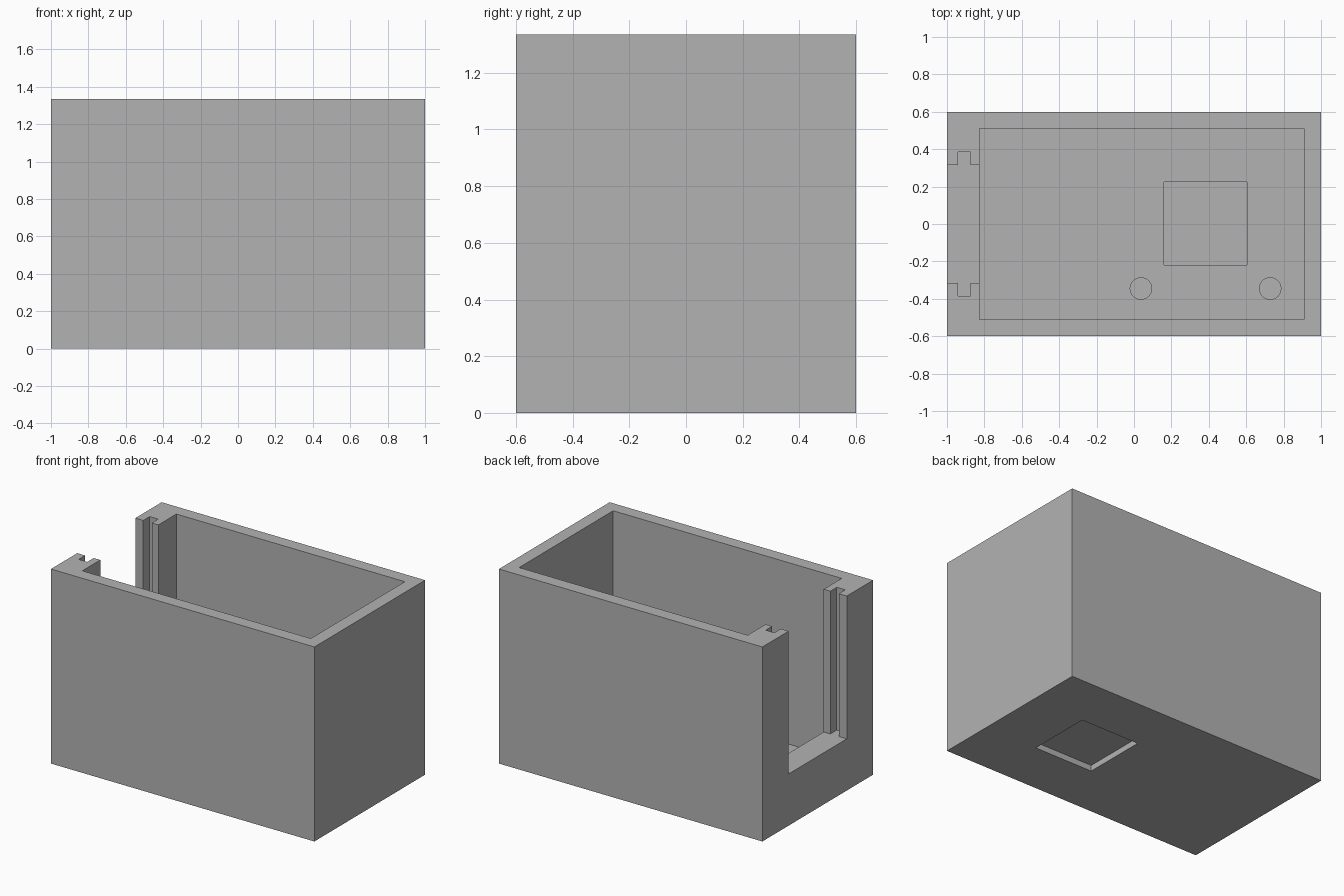
import bpy
import bmesh

if "Cube" in bpy.data.objects:
    bpy.data.objects.remove(bpy.data.objects["Cube"], do_unlink=True)

HEIGHT = 1.335
FLOOR = 0.09
SILL = 0.355
WINDOW = [(0.16, -0.22), (0.605, -0.22), (0.605, 0.225), (0.16, 0.225)]

grey = bpy.data.materials.new("plain grey")
grey.use_nodes = True
color = (0.45, 0.45, 0.45, 1)
grey.diffuse_color = color
grey.node_tree.nodes["Principled BSDF"].inputs["Base Color"].default_value = color


def rect(x0, x1, y):
    return [(x0, -y), (x1, -y), (x1, y), (x0, y)]


def prism(name, outline, z0, z1):
    """Extrude a flat outline upward."""
    bm = bmesh.new()
    face = bm.faces.new([bm.verts.new((x, y, z0)) for x, y in outline])
    top = bmesh.ops.extrude_face_region(bm, geom=[face])["geom"]
    verts = [v for v in top if isinstance(v, bmesh.types.BMVert)]
    bmesh.ops.translate(bm, verts=verts, vec=(0, 0, z1 - z0))
    bmesh.ops.recalc_face_normals(bm, faces=bm.faces)
    mesh = bpy.data.meshes.new(name)
    bm.to_mesh(mesh)
    bm.free()
    mesh.materials.append(grey)
    obj = bpy.data.objects.new(name, mesh)
    bpy.context.collection.objects.link(obj)
    return obj


def cut(target, cutter):
    """Subtract the cutter, then discard it."""
    cutter.hide_render = True
    mod = target.modifiers.new("cut", "BOOLEAN")
    mod.operation = "DIFFERENCE"
    mod.solver = "EXACT"
    mod.object = cutter
    bpy.context.view_layer.objects.active = target
    bpy.ops.object.modifier_apply(modifier=mod.name)
    bpy.data.objects.remove(cutter, do_unlink=True)


# Box with its main cavity
box = prism("box_body", rect(-1, 1, 0.6), 0, HEIGHT)
cut(box, prism("cavity", rect(-0.825, 0.91, 0.51), FLOOR, HEIGHT + 0.1))

# Open side slot with a groove on each edge for a sliding panel
half = [(-1.1, 0.315), (-0.94, 0.315), (-0.94, 0.385),
        (-0.875, 0.385), (-0.875, 0.315), (-0.75, 0.315)]
slot = half + [(x, -y) for x, y in reversed(half)]
cut(box, prism("panel_slot", slot, SILL, HEIGHT + 0.1))

# Square pockets below and above a thin floor membrane
cut(box, prism("outer_pocket", WINDOW, -0.1, 0.04))
cut(box, prism("inner_pocket", WINDOW, 0.06, 0.2))

# Round mounting pegs beside the window
for side, x in (("right", 0.037), ("left", 0.728)):
    bpy.ops.mesh.primitive_cylinder_add(
        vertices=48, radius=0.06, depth=0.11, location=(x, -0.345, FLOOR + 0.045))
    peg = bpy.context.object
    peg.name = "mounting_peg_" + side
    peg.data.materials.append(grey)
    bpy.ops.object.shade_smooth_by_angle()
